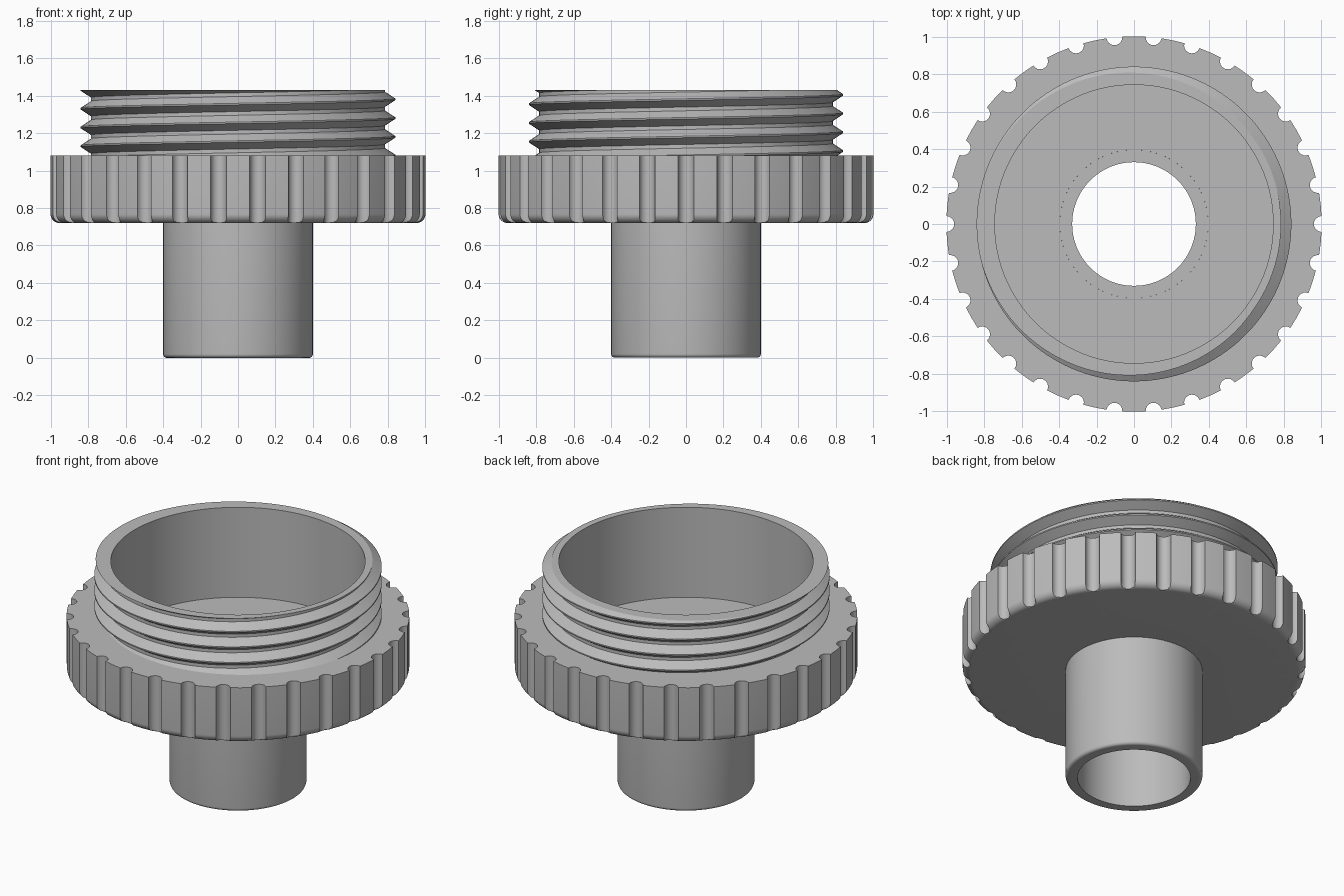
import bpy, bmesh
from math import sin, cos, pi, tau, sqrt, radians

cube = bpy.data.objects.get("Cube")
if cube:
    bpy.data.objects.remove(cube, do_unlink=True)

grey = bpy.data.materials.new("plain grey")
grey.use_nodes = True
colour = (0.5, 0.5, 0.5, 1)
grey.diffuse_color = colour
grey.node_tree.nodes["Principled BSDF"].inputs["Base Color"].default_value = colour


def revolve(name, profile, angles):
    """Skin the (radius, height) profile found at each angle into one part."""
    bm = bmesh.new()
    cols = [[bm.verts.new((r * cos(a), r * sin(a), z)) for r, z in profile(a)] for a in angles]
    for c, d in zip(cols, cols[1:]):
        for j in range(len(c) - 1):
            bm.faces.new((c[j], d[j], d[j + 1], c[j + 1]))
    bmesh.ops.remove_doubles(bm, verts=bm.verts, dist=0.0002)
    mesh = bpy.data.meshes.new(name)
    bm.to_mesh(mesh)
    bm.free()
    mesh.materials.append(grey)
    obj = bpy.data.objects.new(name, mesh)
    bpy.context.collection.objects.link(obj)
    bpy.ops.object.select_all(action="DESELECT")
    obj.select_set(True)
    bpy.context.view_layer.objects.active = obj
    bpy.ops.object.shade_smooth_by_angle(angle=radians(30))
    return obj


def steps(n):
    return [tau * i / n for i in range(n + 1)]


def fillet(radius, base, size, n=6):
    """Rounded lower outer corner, from underside to side wall."""
    arc = [pi / 2 * i / n for i in range(n + 1)]
    return [(radius - size + size * sin(t), base + size - size * cos(t)) for t in arc]


BASE, SHOULDER, RIM, FLOOR = 0.72, 1.08, 1.43, 0.85
STEM_R, BORE_R, CUP_R, STEP_R = 0.4, 0.33, 0.743, 0.396

# Hollow stem
stem = [(STEP_R, FLOOR - 0.006), (BORE_R, FLOOR - 0.006), (BORE_R, 0)]
stem += fillet(STEM_R, 0, 0.02) + [(STEM_R, BASE)]
revolve("hollow_stem", lambda a: stem, steps(96))

# Grip flange with rounded scallops around its edge
GRIPS, GROOVE, EDGE = 30, 0.042, 1.002


def grip_radius(a):
    pitch = tau / GRIPS
    d = (a + pitch / 2) % pitch - pitch / 2
    gap = GROOVE ** 2 - (EDGE * sin(d)) ** 2
    return EDGE * cos(d) - sqrt(gap) if gap > 1e-9 else EDGE


def flange(a):
    limit = grip_radius(a)
    side = [(min(r, limit), z) for r, z in fillet(EDGE, BASE, 0.048, 8)]
    return [(STEM_R, BASE)] + side + [(limit, SHOULDER), (0.78, SHOULDER)]


# Denser columns inside each scallop, with a doubled edge at its lips
half = GROOVE / EDGE
local = [-half - 0.0003] + [half * sin(pi * i / 10) for i in range(-5, 6)]
local += [half + 0.0003, tau / GRIPS / 2]
flange_angles = [tau * g / GRIPS + d for g in range(GRIPS) for d in local]
flange_angles.append(tau + local[0])
revolve("grip_flange", flange, flange_angles)

# Threaded cup: right-hand helical ridge trimmed at shoulder and rim
PITCH, ROOT, CREST, START = 0.1, 0.785, 0.84, 1.38
FLAT, FOOT = 0.004, 0.04


def thread_radius(a, z):
    u = (z - START) / PITCH - a / tau
    d = abs((u + 0.5) % 1 - 0.5) * PITCH
    t = min(max((d - FLAT) / (FOOT - FLAT), 0), 1)
    return CREST + (ROOT - CREST) * t


def cup(a):
    points = []
    for k in range(-5, 3):
        for offset in (-FOOT, -FLAT, FLAT, FOOT):
            z = START + PITCH * (k + a / tau) + offset
            z = min(max(z, SHOULDER), RIM)
            points.append((thread_radius(a, z), z))
    return points + [(CUP_R, RIM), (CUP_R, FLOOR), (STEP_R, FLOOR), (STEP_R, FLOOR - 0.006)]


revolve("threaded_cup", cup, steps(180))
